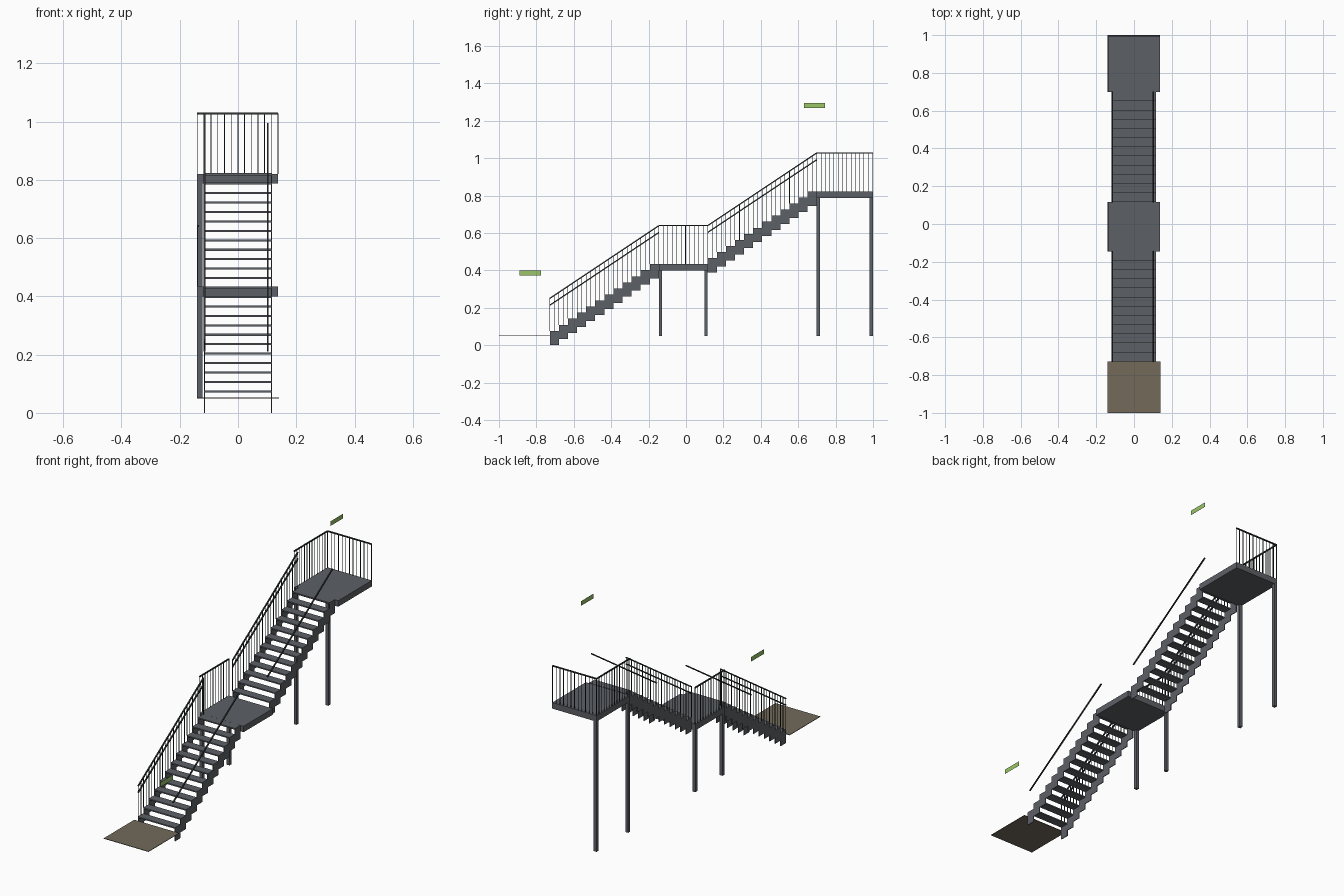
import bpy, bmesh
from mathutils import Vector, Matrix

if "Cube" in bpy.data.objects:
    bpy.data.objects.remove(bpy.data.objects["Cube"])

def material(name, rgb):
    m = bpy.data.materials.new(name)
    m.diffuse_color = (*rgb, 1)
    m.use_nodes = True
    m.node_tree.nodes["Principled BSDF"].inputs["Base Color"].default_value = m.diffuse_color
    return m

STEEL = material("grey steel", (0.108, 0.117, 0.133))
DARK = material("dark rail", (0.032, 0.035, 0.037))
EARTH = material("brown ground", (0.168, 0.142, 0.102))
GREEN = material("green sign", (0.32, 0.56, 0.14))

def finish(bm, name, mat):
    bmesh.ops.recalc_face_normals(bm, faces=bm.faces)
    me = bpy.data.meshes.new(name)
    bm.to_mesh(me)
    bm.free()
    me.materials.append(mat)
    ob = bpy.data.objects.new(name, me)
    bpy.context.collection.objects.link(ob)
    return ob

def add_box(bm, x0, x1, y0, y1, z0, z1):
    mat = Matrix.Translation(((x0 + x1) / 2, (y0 + y1) / 2, (z0 + z1) / 2)) \
        @ Matrix.Diagonal((x1 - x0, y1 - y0, z1 - z0, 1))
    bmesh.ops.create_cube(bm, size=1, matrix=mat)

def box(name, mat, *b):
    bm = bmesh.new()
    add_box(bm, *b)
    return finish(bm, name, mat)

def add_bar(bm, p, q, t):
    # square bar between two points
    p, q = Vector(p), Vector(q)
    d = q - p
    rot = d.to_track_quat('Z', 'X').to_matrix().to_4x4()
    mat = Matrix.Translation((p + q) / 2) @ rot @ Matrix.Diagonal((t, t, d.length, 1))
    bmesh.ops.create_cube(bm, size=1, matrix=mat)

N, RISE, RUN = 12, 0.0324, 0.0486
GROUND, MID, TOP = 0.050, 0.434, 0.821
MID0, MID1, TOP0 = -0.145, 0.116, 0.699
SX = 0.115          # stringer position
RAIL_H = 0.207      # rail height above landings
RX = -0.138         # landing rail position
RT, BT = 0.0065, 0.0028

def stringer(name, x, y0, z0):
    # stepped plate, zigzag above and below
    upper, lower = [], []
    for i in range(N):
        for y in (y0 + i * RUN, y0 + (i + 1) * RUN):
            upper.append((y, z0 + (i + 1) * RISE))
            lower.append((y, z0 + (i + 1) * RISE - 0.077))
    bm = bmesh.new()
    f = bm.faces.new([bm.verts.new((x - 0.002, y, z)) for y, z in upper + lower[::-1]])
    r = bmesh.ops.extrude_face_region(bm, geom=[f])
    vs = [v for v in r["geom"] if isinstance(v, bmesh.types.BMVert)]
    bmesh.ops.translate(bm, vec=(0.004, 0, 0), verts=vs)
    finish(bm, name, STEEL)

def flight(tag, y0, z0):
    for side, x in (("left", -SX), ("right", SX)):
        stringer(f"{tag}_{side}_stringer", x, y0, z0)
    # open treads
    bm = bmesh.new()
    for i in range(N):
        z = z0 + (i + 1) * RISE
        add_box(bm, -SX, SX, y0 + i * RUN, y0 + (i + 1) * RUN, z - 0.007, z)
    finish(bm, f"{tag}_treads", STEEL)
    # sloping top rail and balusters
    y1, za = y0 + N * RUN, z0 + RAIL_H - 0.001
    zb = za + N * RISE
    bm = bmesh.new()
    add_bar(bm, (-SX, y0, za), (-SX, y1, zb), RT)
    for i in range(2 * N + 1):
        y = y0 + i * RUN / 2
        base = z0 + (min(i // 2, N - 1) + 1) * RISE
        add_bar(bm, (-SX, y, base), (-SX, y, za + i * RISE / 2), BT)
    finish(bm, f"{tag}_railing", DARK)
    # handrails on both sides
    for side, x in (("left", -SX), ("wall", 0.102)):
        bm = bmesh.new()
        add_bar(bm, (x, y0, za - 0.037), (x, y1, zb - 0.037), RT)
        finish(bm, f"{tag}_{side}_handrail", DARK)

def level_rail(name, p, q, z, n):
    bm = bmesh.new()
    p, q = Vector((*p, z)), Vector((*q, z))
    up = Vector((0, 0, RAIL_H))
    add_bar(bm, p + up, q + up, RT)
    for i in range(n + 1):
        b = p.lerp(q, i / n)
        add_bar(bm, b, b + up, BT)
    finish(bm, name, DARK)

# ground pad and landings
box("ground_pad", EARTH, -0.14, 0.14, -1, -0.727, 0.050, 0.053)
box("middle_landing", STEEL, -0.14, 0.137, MID0, MID1, MID - 0.034, MID)
box("top_landing", STEEL, -0.14, 0.137, TOP0, 1, TOP - 0.034, TOP)

# stair flights
flight("lower", MID0 - N * RUN, GROUND - 0.005)
flight("upper", MID1, MID)

# landing railings
level_rail("middle_landing_railing", (RX, MID0), (RX, MID1), MID, 11)
level_rail("top_side_railing", (RX, TOP0), (RX, 0.997), TOP, 13)
level_rail("top_end_railing", (RX, 0.997), (0.137, 0.997), TOP, 12)

# support posts on the open side
PW = 0.018
for name, y, z in (("middle_front_post", MID0, MID), ("middle_back_post", MID1 - PW, MID),
                   ("top_front_post", TOP0, TOP), ("top_back_post", 0.999 - PW, TOP)):
    box(name, STEEL, -0.14, -0.14 + PW, y, y + PW, GROUND, z - 0.034)

# thin wall signs
box("lower_sign", GREEN, 0.1365, 0.137, -0.89, -0.775, 0.374, 0.40)
box("upper_sign", GREEN, 0.1365, 0.137, 0.63, 0.743, 1.27, 1.296)
